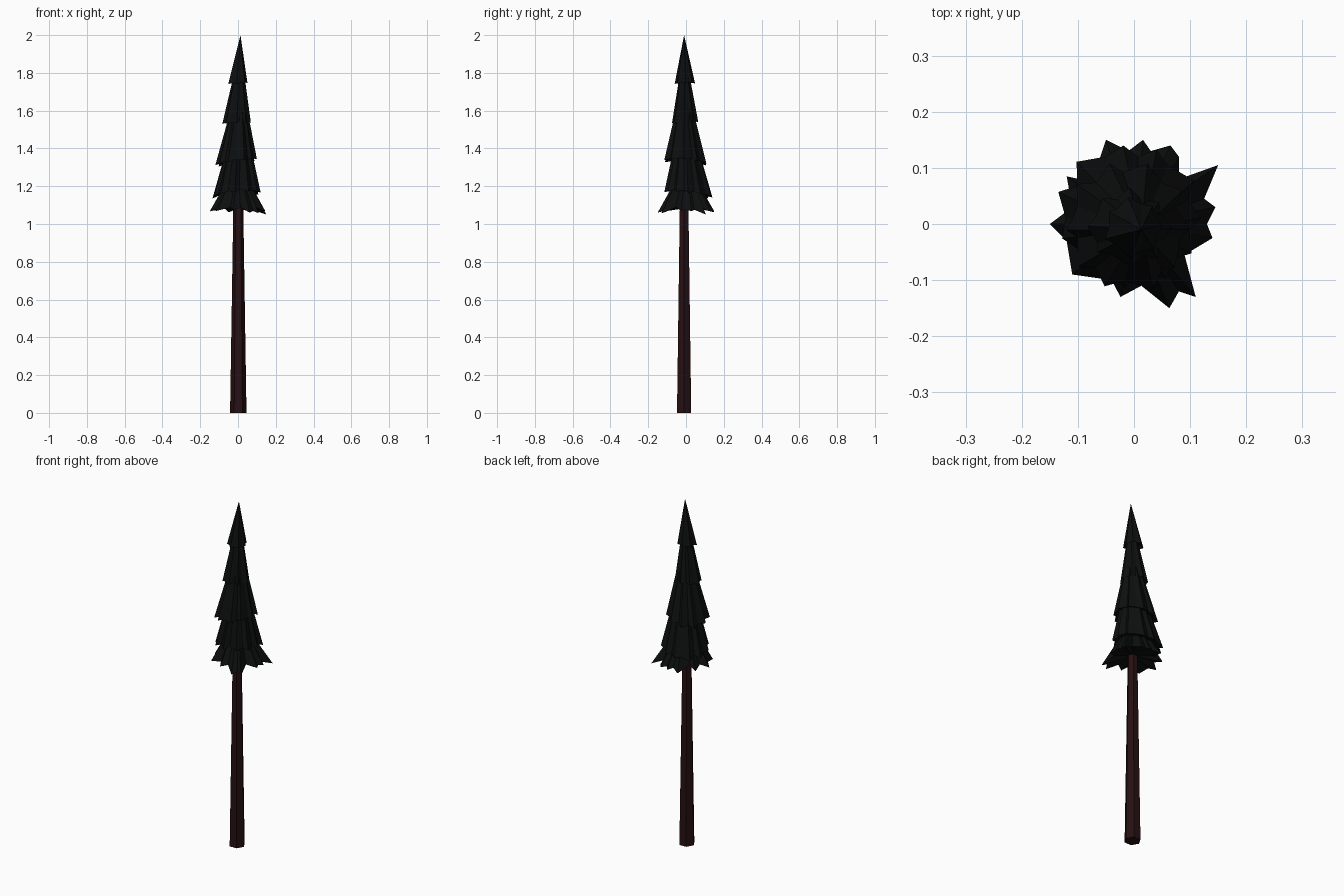
import bpy
import bmesh
import math
import random

if "Cube" in bpy.data.objects:
    bpy.data.objects.remove(bpy.data.objects["Cube"], do_unlink=True)

random.seed(4)


def make_material(name, colour):
    mat = bpy.data.materials.new(name)
    mat.use_nodes = True
    mat.diffuse_color = colour
    mat.node_tree.nodes["Principled BSDF"].inputs["Base Color"].default_value = colour
    return mat


needles = make_material("dark needles", (0.004, 0.0045, 0.0045, 1))
bark = make_material("dark red bark", (0.02, 0.005, 0.006, 1))


def finish(name, bm, mat):
    bmesh.ops.recalc_face_normals(bm, faces=bm.faces)
    mesh = bpy.data.meshes.new(name)
    bm.to_mesh(mesh)
    bm.free()
    mesh.materials.append(mat)
    obj = bpy.data.objects.new(name, mesh)
    bpy.context.collection.objects.link(obj)
    return obj


def add_tier(name, outline, apex, rim_z, tilt=0.0):
    """Jagged cone: the notches between branch tips sit a little higher."""
    bm = bmesh.new()
    top = bm.verts.new(apex)
    inner = bm.verts.new((0, -0.01, rim_z + 0.05))
    reach = max(math.hypot(x, y) for x, y in outline)
    rim = []
    for x, y in outline:
        lift = 0.5 * (reach - math.hypot(x, y))
        rim.append(bm.verts.new((x, y, rim_z + lift + tilt * (x - y))))
    for a, b in zip(rim, rim[1:] + rim[:1]):
        bm.faces.new((a, b, top))
        bm.faces.new((b, a, inner))
    return finish(name, bm, needles)


def jagged_outline(tips, left, right, front, back):
    """Irregular star stretched to fit the given extents."""
    points = []
    for i in range(2 * tips):
        angle = math.pi * (i + random.uniform(-0.3, 0.3)) / tips
        radius = random.uniform(0.92, 1.0) if i % 2 == 0 else random.uniform(0.76, 0.84)
        points.append((radius * math.cos(angle), radius * math.sin(angle)))
    xs, ys = zip(*points)

    def fit(value, values, low, high):
        return low + (high - low) * (value - min(values)) / (max(values) - min(values))

    return [(fit(x, xs, left, right), fit(y, ys, front, back)) for x, y in points]


# Trunk: tapered hexagonal post
bm = bmesh.new()
rings = []
for z, radius in ((0, 0.0435), (1.05, 0.027), (1.3, 0.023)):
    rings.append([bm.verts.new((0.0015 + radius * math.cos(math.tau * i / 6),
                                -0.01 + radius * math.sin(math.tau * i / 6), z))
                  for i in range(6)])
for low, high in zip(rings, rings[1:]):
    for i in range(6):
        j = (i + 1) % 6
        bm.faces.new((low[i], low[j], high[j], high[i]))
bm.faces.new(rings[0])
bm.faces.new(rings[-1])
finish("trunk", bm, bark)

# Lowest skirt of branches, outline in hundredths
skirt = [(-5, 15), (-1, 13), (1.6, 15), (3, 13), (6.5, 14), (8, 12), (8, 8),
         (15, 10.5), (12.5, 4.5), (14.5, 3), (13, 0), (14, -2.5), (9, -5.5),
         (11, -13), (8, -12), (6.3, -15), (1.3, -11), (-2.4, -13), (-4, -10),
         (-11, -9), (-12, -3), (-15, 0), (-11, 3), (-12, 8.5), (-7.5, 7.5)]
add_tier("foliage_skirt", [(x / 100, y / 100) for x, y in skirt],
         (0, 0, 1.33), 1.05)

# Upper tiers: name, tips, extents (left, right, front, back), apex height, rim, tilt
tiers = [
    ("foliage_lower", 11, (-0.135, 0.12, -0.115, 0.14), 1.66, 1.145, 0.06),
    ("foliage_middle", 10, (-0.12, 0.1, -0.115, 0.108), 1.79, 1.32, 0.1),
    ("foliage_upper", 8, (-0.083, 0.068, -0.074, 0.065), 1.94, 1.53, 0.0),
    ("foliage_top", 7, (-0.052, 0.05, -0.06, 0.048), 2.0, 1.74, 0.03),
]
for name, tips, extents, height, rim_z, tilt in tiers:
    add_tier(name, jagged_outline(tips, *extents), (0.013, -0.01, height), rim_z, tilt)
